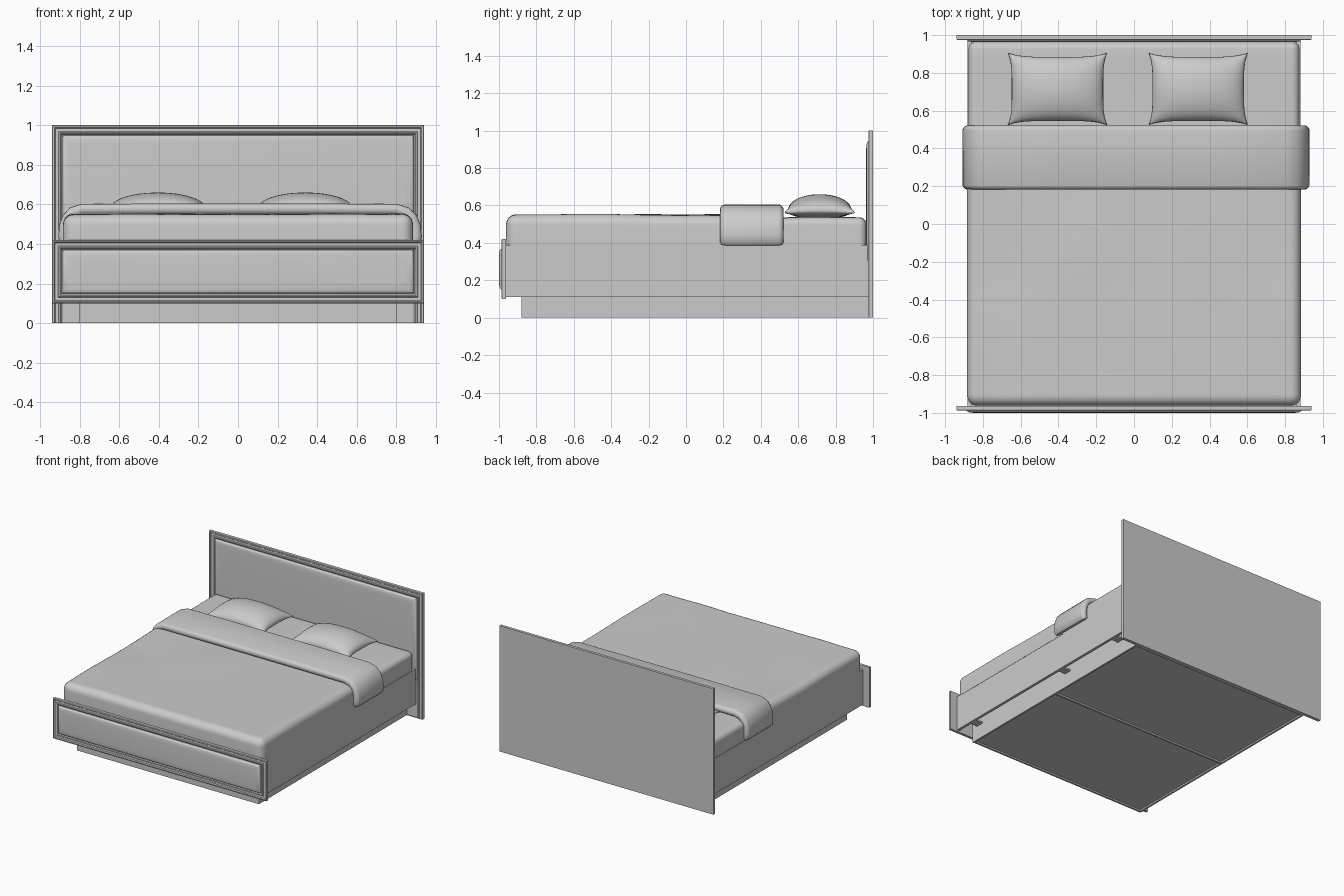
import bpy, bmesh, math
from mathutils import Vector, noise

if "Cube" in bpy.data.objects:
    bpy.data.objects.remove(bpy.data.objects["Cube"])


def finish(name, bm, smooth=None):
    bmesh.ops.recalc_face_normals(bm, faces=bm.faces)
    me = bpy.data.meshes.new(name)
    bm.to_mesh(me)
    bm.free()
    ob = bpy.data.objects.new(name, me)
    bpy.context.collection.objects.link(ob)
    if smooth:
        bpy.ops.object.select_all(action='DESELECT')
        ob.select_set(True)
        bpy.context.view_layer.objects.active = ob
        bpy.ops.object.shade_smooth_by_angle(angle=math.radians(smooth))
    return ob


def cube_bm(lo, hi):
    bm = bmesh.new()
    bmesh.ops.create_cube(bm, size=1)
    lo, hi = Vector(lo), Vector(hi)
    for v in bm.verts:
        v.co = (lo + hi) / 2 + v.co * (hi - lo)
    return bm


def box(name, lo, hi):
    return finish(name, cube_bm(lo, hi))


def skin(bm, rings):
    """Join closed rings of points and cap both ends."""
    vs = [[bm.verts.new(p) for p in r] for r in rings]
    for a, b in zip(vs, vs[1:]):
        n = len(a)
        for i in range(n):
            bm.faces.new((a[i], a[(i + 1) % n], b[(i + 1) % n], b[i]))
    bm.faces.new(vs[0])
    bm.faces.new(vs[-1])


def moulded(name, half, z0, z1, yback, profile, bottom=True, smooth=30):
    """Rectangle facing -y whose edge follows a profile of (inset, depth)."""
    rings = []
    for i, d in profile:
        zb = z0 + (i if bottom else 0)
        y = yback - d
        rings.append([(-half + i, y, zb), (half - i, y, zb),
                      (half - i, y, z1 - i), (-half + i, y, z1 - i)])
    bm = bmesh.new()
    skin(bm, rings)
    return finish(name, bm, smooth)


def soft_box(name, lo, hi, r, wave):
    """Rounded slab with gentle unevenness on its upper half."""
    bm = cube_bm(lo, hi)
    es = [e for e in bm.edges if max(v.co.z for v in e.verts) > hi[2] - 1e-4]
    bmesh.ops.bevel(bm, geom=es, offset=r, segments=6, profile=0.5, affect='EDGES')
    for ax in (0, 1):
        for k in range(1, 20):
            p = Vector((0, 0, 0))
            p[ax] = lo[ax] + (hi[ax] - lo[ax]) * k / 20
            no = Vector((0, 0, 0))
            no[ax] = 1
            bmesh.ops.bisect_plane(bm, geom=bm.verts[:] + bm.edges[:] + bm.faces[:],
                                   plane_co=p, plane_no=no)
    for v in bm.verts:
        if v.co.z > hi[2] - r:
            v.co.z += wave * noise.noise(Vector((v.co.x * 3, v.co.y * 2.2, 1)))
    return finish(name, bm, 50)


# Headboard and footboard with mitred mouldings and padded panels
PAD = [(0, 0), (0, .008), (.003, .014), (.01, .019), (.022, .022), (.045, .0235)]
moulded("headboard_frame", .94, 0, 1, 1.0,
        [(0, 0), (0, .022), (.004, .025), (.012, .025), (.017, .018), (.032, .018),
         (.036, .023), (.043, .023), (.05, .014)], bottom=False)
moulded("headboard_pad", .888, .3, .948, .987, PAD)
moulded("footboard_frame", .94, .1, .42, -.963,
        [(0, 0), (0, .021), (.004, .024), (.01, .024), (.015, .017), (.03, .017),
         (.034, .022), (.041, .022), (.048, .013)])
moulded("footboard_pad", .888, .15, .37, -.9765, PAD)

# Side rails, recessed plinth walls and the brackets between them
for s, side in ((-1, "left"), (1, "right")):
    def span(a, b):
        return sorted((s * a, s * b))
    a, b = span(.86, .882)
    box(side + "_rail", (a, -.965, .11), (b, .978, .39))
    a, b = span(.785, .8)
    box(side + "_plinth_wall", (a, -.88, 0), (b, .978, .35))
    a, b = span(.8, .86)
    for k, y in enumerate((-.8, .2, .8)):
        box(f"{side}_bracket_{k}", (a, y - .03, .112), (b, y + .03, .125))
box("front_plinth_wall", (-.785, -.88, 0), (.785, -.865, .35))
box("back_plinth_wall", (-.785, .963, 0), (.785, .978, .35))
box("plinth_divider", (-.785, .04, 0), (.785, .055, .02))
box("storage_floor", (-.785, -.865, .012), (.785, .963, .022))
box("mattress_base", (-.86, -.963, .34), (.86, .978, .355))

# Mattress and the thin cover lying over its lower part
soft_box("mattress", (-.876, -.95, .355), (.876, .965, .535), .04, .005)
soft_box("bed_cover", (-.884, -.962, .385), (.884, .3, .55), .055, .008)

# Folded blanket draped across the bed
path = [(-.876, .405), (-.88, .44), (-.876, .49), (-.862, .53), (-.835, .56), (-.79, .575),
        (-.4, .577), (0, .577), (.4, .577), (.8, .575), (.85, .56), (.88, .53),
        (.896, .49), (.901, .44), (.896, .405)]
cy, hw, ht = .352, .17, .028
rings = []
for i, (x, z) in enumerate(path):
    p, q = path[max(i - 1, 0)], path[min(i + 1, len(path) - 1)]
    t = Vector((q[0] - p[0], 0, q[1] - p[1])).normalized()
    n = Vector((-t.z, 0, t.x))
    ring = []
    for k in range(24):
        ang = 2 * math.pi * k / 24
        c, w = math.cos(ang), math.sin(ang)
        yy = cy + (hw - ht) * (1 if c > 0 else -1) + ht * c
        ring.append(Vector((x, yy, z)) + n * ht * w)
    rings.append(ring)
for idx, push in ((0, -1), (-1, 1)):      # rounded lower hems
    mid = sum(rings[idx], Vector()) / 24
    hem = []
    for v in rings[idx]:
        d = v - mid
        hem.append(mid + Vector((d.x * .5, d.y * .96, d.z - .014)))
    rings.insert(0, hem) if idx == 0 else rings.append(hem)
bm = bmesh.new()
skin(bm, rings)
finish("folded_blanket", bm, 50)


# Pillows: two puffed sheets with pulled-out corners
def pillow(name, cx, cy):
    bm = bmesh.new()
    N = 24
    for up, h in ((1, .088), (-1, .045)):
        g = []
        for i in range(N + 1):
            for j in range(N + 1):
                u = math.sin((i / N - .5) * math.pi)
                v = math.sin((j / N - .5) * math.pi)
                x = .262 * u * (1 - .075 * (1 - v ** 4))
                y = .19 * v * (1 - .11 * (1 - u ** 4))
                puff = max(0, (1 - u * u) * (1 - v * v)) ** .45
                g.append(bm.verts.new((cx + x, cy + y, .572 + up * h * puff
                                       - .012 * (u * v) ** 2)))
        for i in range(N):
            for j in range(N):
                k = i * (N + 1) + j
                bm.faces.new((g[k], g[k + 1], g[k + N + 2], g[k + N + 1]))
    bmesh.ops.remove_doubles(bm, verts=bm.verts, dist=1e-5)
    return finish(name, bm, 70)


pillow("left_pillow", -.405, .715)
pillow("right_pillow", .34, .715)
